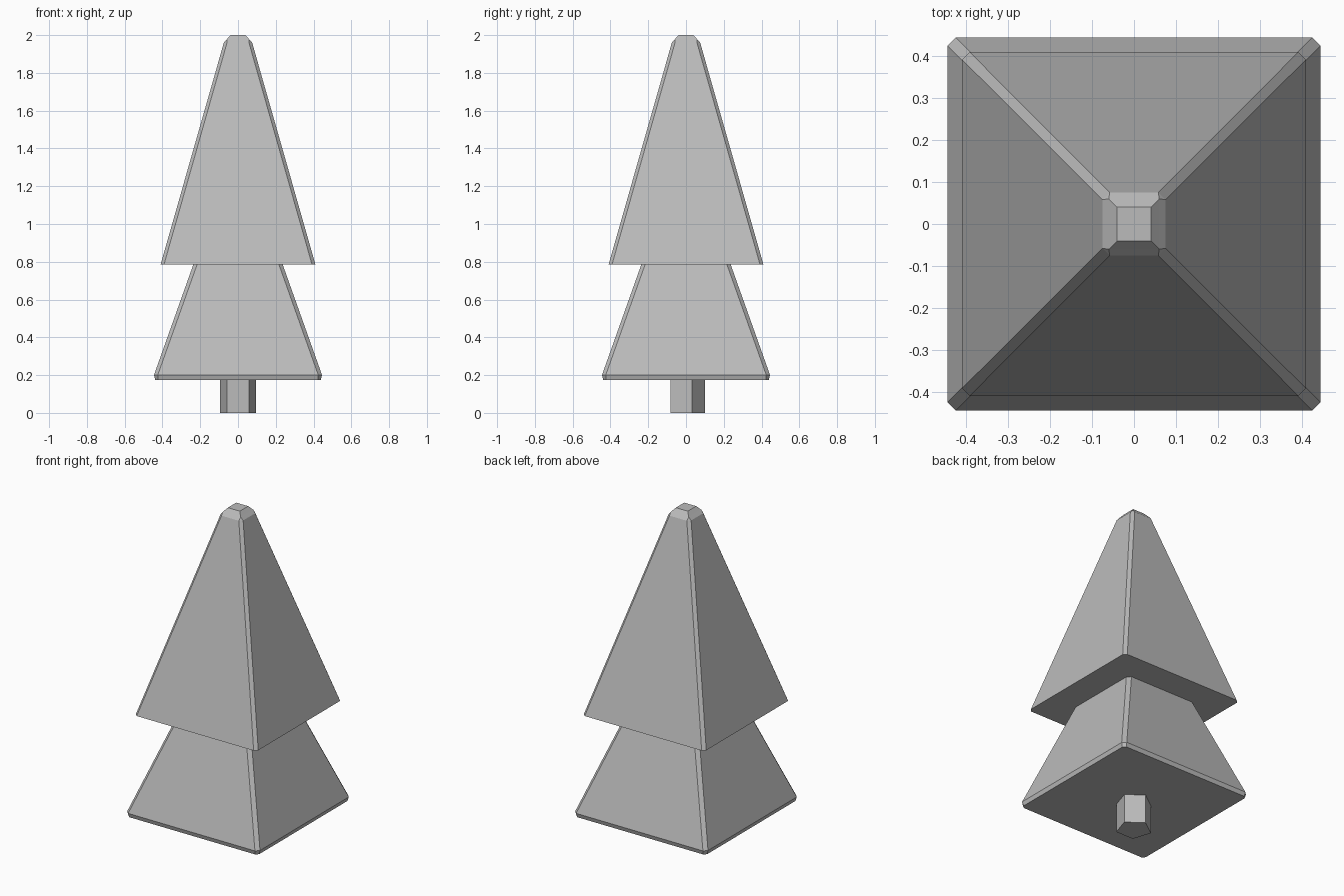
import bpy
import bmesh
import math

cube = bpy.data.objects.get("Cube")
if cube:
    bpy.data.objects.remove(cube, do_unlink=True)

grey = bpy.data.materials.new("plain_grey")
grey.use_nodes = True
grey.diffuse_color = (0.5, 0.5, 0.5, 1)
grey.node_tree.nodes["Principled BSDF"].inputs["Base Color"].default_value = (0.5, 0.5, 0.5, 1)


def square_ring(half, cut, z):
    """Square outline with its corners cut off."""
    ring = []
    for k in range(4):
        c, s = round(math.cos(k * math.pi / 2)), round(math.sin(k * math.pi / 2))
        for x, y in ((half, half - cut), (half - cut, half)):
            ring.append((x * c - y * s, x * s + y * c, z))
    return ring


def polygon_ring(sides, radius, z):
    """Regular outline with one corner pointing to the back."""
    angles = [math.pi / 2 + math.tau * k / sides for k in range(sides)]
    return [(radius * math.cos(a), radius * math.sin(a), z) for a in angles]


def loft(name, rings):
    """Closed flat-faced solid through a stack of outlines."""
    bm = bmesh.new()
    loops = [[bm.verts.new(p) for p in ring] for ring in rings]
    n = len(loops[0])
    for low, high in zip(loops, loops[1:]):
        for i in range(n):
            j = (i + 1) % n
            bm.faces.new((low[i], low[j], high[j], high[i]))
    bm.faces.new(loops[0][::-1])
    bm.faces.new(loops[-1])
    bmesh.ops.remove_doubles(bm, verts=bm.verts, dist=0.0005)
    bmesh.ops.recalc_face_normals(bm, faces=bm.faces)
    mesh = bpy.data.meshes.new(name)
    bm.to_mesh(mesh)
    bm.free()
    mesh.materials.append(grey)
    obj = bpy.data.objects.new(name, mesh)
    bpy.context.collection.objects.link(obj)
    return obj


# Five-sided trunk, sunk a little into the foliage
loft("trunk", [polygon_ring(5, 0.1, z) for z in (0, 0.2)])

# Lower foliage with a thin rim at the base
lower = [(0.438, 0.016, 0.175), (0.445, 0.02, 0.2), (0.235, 0.02, 0.79)]
loft("lower_foliage", [square_ring(*r) for r in lower])

# Upper foliage with a blunt bevelled tip
upper = [(0.41, 0.018, 0.785), (0.075, 0.017, 1.96), (0.06, 0, 1.977), (0.04, 0, 2)]
loft("upper_foliage", [square_ring(*r) for r in upper])
